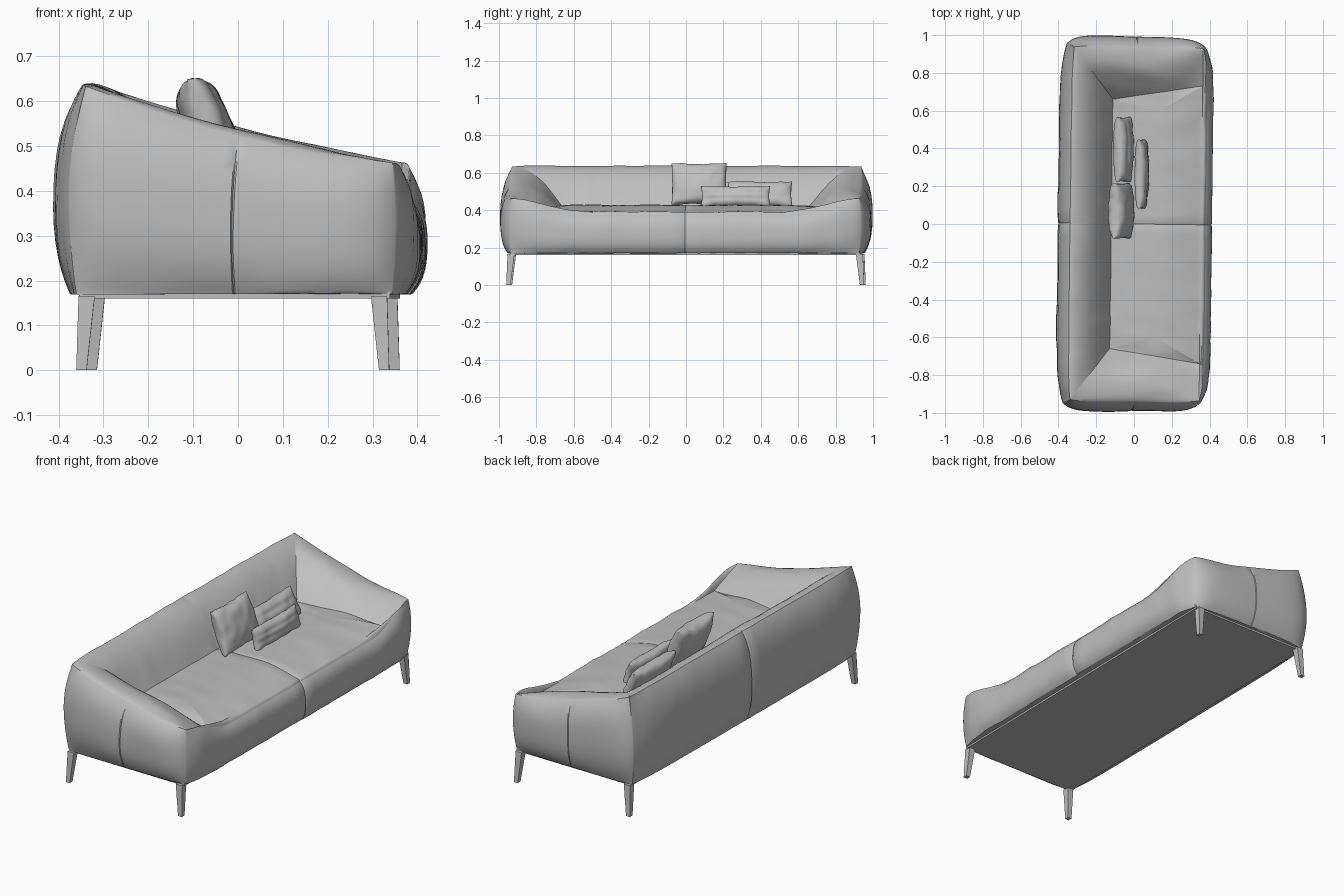
import bpy, bmesh, math
from mathutils import Vector, Matrix, noise

cube = bpy.data.objects.get("Cube")
if cube:
    bpy.data.objects.remove(cube, do_unlink=True)


def material(name, value):
    m = bpy.data.materials.new(name)
    m.use_nodes = True
    col = (value, value, value, 1)
    m.diffuse_color = col
    m.node_tree.nodes["Principled BSDF"].inputs["Base Color"].default_value = col
    return m


grey = material("grey leather", 0.52)
TURN = math.radians(-0.7)  # the frame stands very slightly turned


def finish(name, bm, smooth=None, turn=0):
    bmesh.ops.recalc_face_normals(bm, faces=bm.faces)
    me = bpy.data.meshes.new(name)
    bm.to_mesh(me)
    bm.free()
    ob = bpy.data.objects.new(name, me)
    ob.rotation_euler.z = turn
    bpy.context.collection.objects.link(ob)
    me.materials.append(grey)
    if smooth:
        bpy.ops.object.select_all(action="DESELECT")
        ob.select_set(True)
        bpy.context.view_layer.objects.active = ob
        bpy.ops.object.shade_smooth_by_angle(angle=math.radians(smooth))


def wrinkle(bm, amount, scale):
    bm.normal_update()
    moves = [(v, v.normal * amount * noise.noise(
        Vector((v.co.x * scale[0], v.co.y * scale[1], v.co.z * scale[2])))) for v in bm.verts]
    for v, d in moves:
        v.co += d


def lerp(a, b, t):
    return a + (b - a) * t


def smoothstep(a, b, x):
    t = min(1, max(0, (x - a) / (b - a)))
    return t * t * (3 - 2 * t)


# Upholstered body: rings run round front, left arm, back, right arm
BOTTOM = 0.17
SIDES = ("front", "left", "back", "right")
half = [math.sin(math.pi / 2 * i / 20) for i in range(1, 21)]
SAMPLES = [-h for h in reversed(half)] + [-0.008, 0, 0.008] + half
OUT = {"front": (1, 0), "left": (0, 1), "back": (-1, 0), "right": (0, -1)}


def along(side, s):
    # 0 at the back end of an arm, 1 at its front end
    return (1 - s) / 2 if side == "left" else (1 + s) / 2


def on_side(side, s, back, front, y_back, y_front):
    # point on a four-sided plan; s runs along the side
    if side == "front":
        return Vector((front, y_front * s, 0))
    if side == "back":
        return Vector((back, -y_back * s, 0))
    u = along(side, s)
    sign = 1 if side == "left" else -1
    return Vector((lerp(back, front, u), sign * lerp(y_back, y_front, u), 0))


def rim_height(side, p):
    if side == "back":
        return 0.636
    if side == "front":
        return lerp(0.378, 0.461, smoothstep(0.6, 0.9, abs(p.y)))
    u = (p.x + 0.33) / 0.685
    return 0.636 - 0.27 * u + 0.095 * u * u


def groove(s):
    return 0.005 if abs(s) < 0.004 else 0


def outer_point(side, s, t):
    mid = 1 - abs(2 * t - 1) ** 2
    rim = on_side(side, s, -0.33, 0.355, 0.93, 0.93)
    back = lerp(-0.35, -0.33, t) - 0.025 * mid
    p = on_side(side, s, back, 0.355 + 0.008 * mid, 0.935 + 0.018 * mid, 0.93 + 0.012 * mid)
    fat = 1 - abs(2 * t - 1) ** 3.5
    full = {"front": 0.05, "back": 0.038}.get(side, 0.044)
    edge = 0.024 if side == "front" else lerp(0.018, 0.008, t)
    power = 14 if side == "front" else 8
    puff = (edge + (full - edge) * fat) * (1 - abs(s) ** power)
    seam = groove(s) if side in ("front", "back") else groove(s) * (1 - t ** 6)
    p += Vector((*OUT[side], 0)) * (puff - seam)
    p.z = lerp(BOTTOM, rim_height(side, rim), t)
    return p


def crease_point(side, s):
    p = on_side(side, s, -0.12, 0.355, 0.66, 0.735)
    p.z = lerp(0.42, 0.392, smoothstep(0.1, 0.35, p.x))
    return p


def inner_point(side, s, q):
    a, b = outer_point(side, s, 1), crease_point(side, s)
    p = a.lerp(b, q)
    u = {"front": 1, "back": 0}.get(side, along(side, s))
    bulge = lerp(0.034, 0.006, u ** 6) * math.sin(math.pi * q ** 0.75)
    inward = Vector((b.x - a.x, b.y - a.y, 0)).normalized()
    p += inward * bulge * 0.7 * (1 - u ** 6)
    p.z += bulge
    if side in ("front", "back"):
        p.z -= groove(s) * 0.6
    return p


def seat_point(side, s, k):
    a = crease_point(side, s)
    y = {"front": 0.6 * s, "back": -0.6 * s, "left": 0.6, "right": -0.6}[side]
    p = a.lerp(Vector((0.12, y, 0.425)), k)
    p.z = lerp(a.z, 0.428, math.sin(k * math.pi / 2))
    if side in ("front", "back"):
        p.z -= groove(s) * 0.6
    return p


bm = bmesh.new()
profile = [(outer_point, (1 - math.cos(math.pi * i / 18)) / 2) for i in range(19)]
profile += [(inner_point, (i / 14) ** 1.3) for i in range(1, 15)]
profile += [(seat_point, (i / 8) ** 1.3) for i in range(1, 9)]
rings = []
for fn, t in profile:
    rings.append([bm.verts.new(fn(side, s, t)) for side in SIDES for s in SAMPLES[:-1]])
n = len(rings[0])
for a, b in zip(rings, rings[1:]):
    for i in range(n):
        j = (i + 1) % n
        bm.faces.new((a[i], a[j], b[j], b[i]))
bm.faces.new(rings[0])
bmesh.ops.remove_doubles(bm, verts=bm.verts, dist=0.0004)
wrinkle(bm, 0.005, (5, 14, 4))
finish("upholstered_body", bm, 38, TURN)


# Tapered box between a lower and an upper rectangle
def tapered(name, low, high, z0, z1):
    bm = bmesh.new()
    loops = []
    for (x0, x1, y0, y1), z in ((low, z0), (high, z1)):
        loops.append([bm.verts.new((x, y, z)) for x, y in
                      ((x0, y0), (x1, y0), (x1, y1), (x0, y1))])
    a, b = loops
    bm.faces.new(a)
    bm.faces.new(b)
    for i in range(4):
        j = (i + 1) % 4
        bm.faces.new((a[i], a[j], b[j], b[i]))
    finish(name, bm, turn=TURN)


plate = (-0.343, 0.35, -0.935, 0.935)
tapered("base_plate", plate, plate, 0.16, 0.175)


# Slim splayed legs
def span(a, b, sign):
    return tuple(sorted((a * sign, b * sign)))


for sx, end in ((1, "front"), (-1, "back")):
    for sy, hand in ((1, "left"), (-1, "right")):
        tapered(f"{end}_{hand}_leg",
                span(0.326, 0.349, sx) + span(0.934, 0.957, sy),
                span(0.308, 0.344, sx) + span(0.913, 0.95, sy), 0, 0.165)


# Scatter cushions: two puffed sheets sharing a pinched edge
def cushion(name, centre, width, height, depth, tilt, tufts=0):
    bm = bmesh.new()
    steps = 24
    for side in (1, -1):
        grid = {}
        for i in range(steps + 1):
            for j in range(steps + 1):
                u, v = (-math.cos(math.pi * k / steps) for k in (i, j))
                full = ((1 - u ** 2) * (1 - v ** 2)) ** 0.32
                if tufts:
                    full *= 0.88 + 0.12 * abs(math.cos(math.pi * tufts * v / 2))
                y = u * width / 2 * (1 - 0.03 * (1 - v * v))
                z = v * height / 2 * (1 - 0.07 * (1 - u * u))
                grid[i, j] = bm.verts.new((side * full * depth / 2, y, z))
        for i in range(steps):
            for j in range(steps):
                bm.faces.new((grid[i, j], grid[i + 1, j], grid[i + 1, j + 1], grid[i, j + 1]))
    bmesh.ops.remove_doubles(bm, verts=bm.verts, dist=0.0003)
    wrinkle(bm, 0.006, (18, 22, 18))
    bm.transform(Matrix.Translation(centre) @ Matrix.Rotation(math.radians(-tilt), 4, "Y"))
    finish(name, bm, 50)


cushion("square_cushion", (-0.067, 0.07, 0.54), 0.295, 0.235, 0.11, 20)
cushion("back_lumbar_cushion", (-0.057, 0.395, 0.483), 0.345, 0.15, 0.09, 25, tufts=3)
cushion("front_lumbar_cushion", (0.04, 0.265, 0.474), 0.37, 0.112, 0.072, 15, tufts=3)
